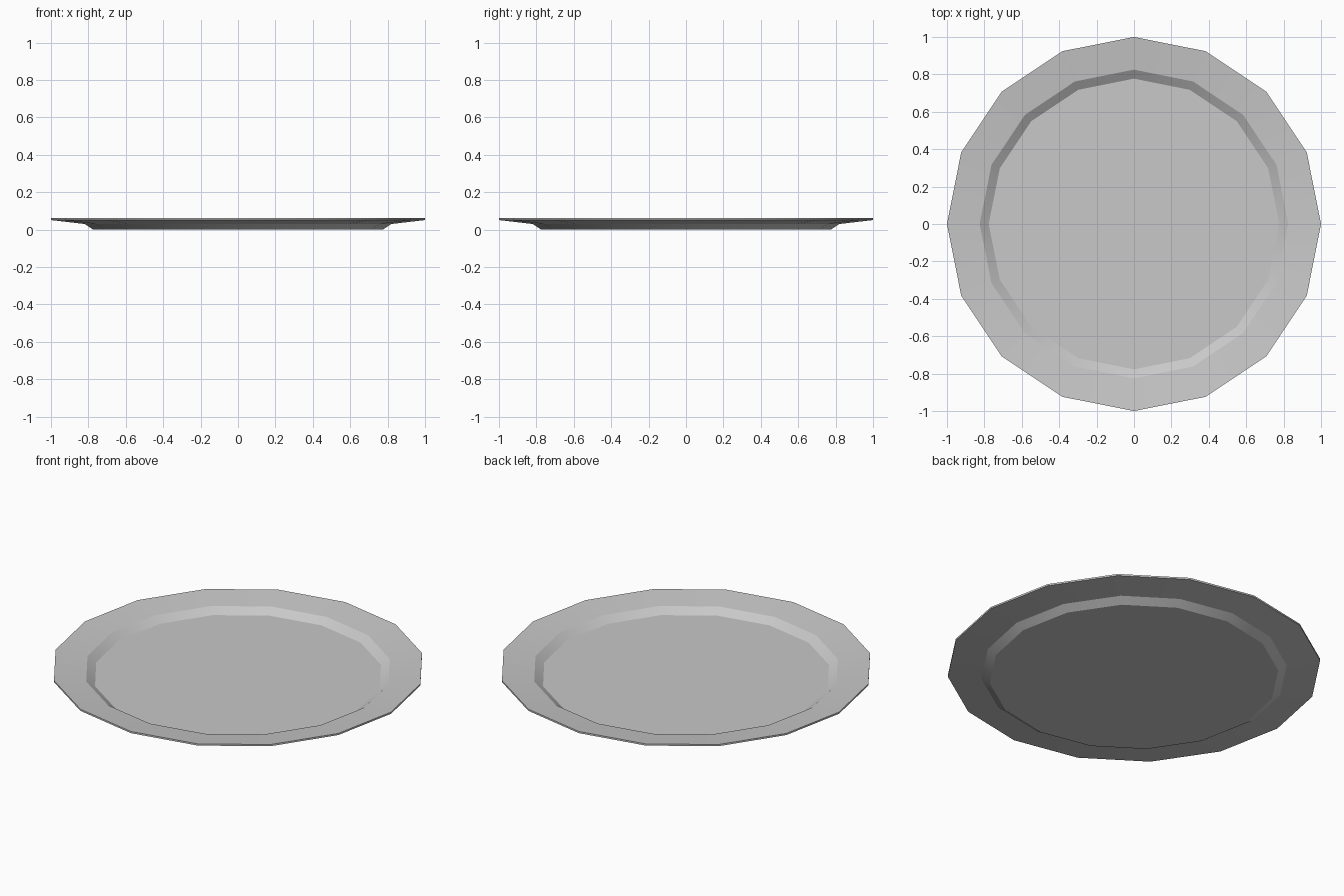
import bpy, bmesh, math

if "Cube" in bpy.data.objects:
    bpy.data.objects.remove(bpy.data.objects["Cube"])

SIDES = 16

# Single grey material
grey = bpy.data.materials.new("light_grey")
grey.diffuse_color = (0.58, 0.58, 0.58, 1)
grey.use_nodes = True
grey.node_tree.nodes["Principled BSDF"].inputs["Base Color"].default_value = grey.diffuse_color

# Closed profile (radius, height) from underside centre to upper floor centre
profile = [(0.775, 0.0), (0.82, 0.03), (1.0, 0.051),
           (1.0, 0.061), (0.825, 0.041), (0.777, 0.009)]

bm = bmesh.new()
rings = []
for r, z in profile:
    rings.append([bm.verts.new((r * math.cos(2 * math.pi * i / SIDES),
                                r * math.sin(2 * math.pi * i / SIDES), z))
                  for i in range(SIDES)])

# Walls and rim
for a, b in zip(rings, rings[1:]):
    for i in range(SIDES):
        j = (i + 1) % SIDES
        bm.faces.new((a[i], a[j], b[j], b[i]))

# Flat underside and floor
bm.faces.new(rings[0][::-1])
bm.faces.new(rings[-1])
bmesh.ops.recalc_face_normals(bm, faces=bm.faces)

mesh = bpy.data.meshes.new("plate")
bm.to_mesh(mesh)
bm.free()
mesh.materials.append(grey)
plate = bpy.data.objects.new("plate", mesh)
bpy.context.collection.objects.link(plate)

# Soft shading around the ring, crisp creases at the well
bpy.context.view_layer.objects.active = plate
plate.select_set(True)
bpy.ops.object.shade_smooth_by_angle(angle=math.radians(25))
